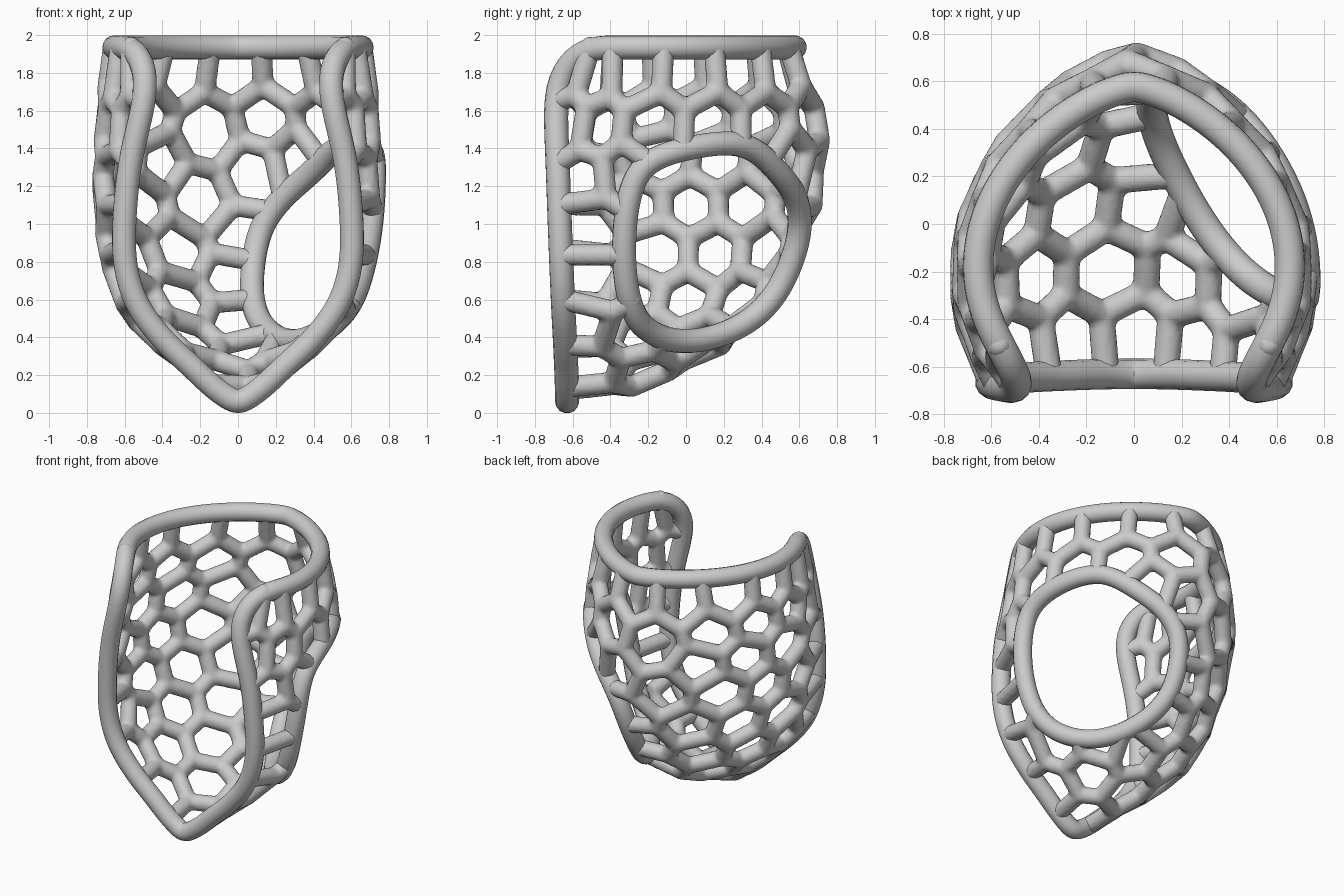
import bpy, bmesh, math
from mathutils import Vector
from mathutils.kdtree import KDTree
from mathutils.bvhtree import BVHTree

if "Cube" in bpy.data.objects:
    bpy.data.objects.remove(bpy.data.objects["Cube"])

STRUT_R, RIM_R = 0.057, 0.064

# Shell sections, bottom to top:
# z, front edge x, front edge y, max half width, y of max width, back y, pointedness
SECTIONS = [
    (.045, .00, -.63, .02, -.60, -.57, 1.6),
    (.13, .125, -.63, .135, -.50, -.28, 1.6),
    (.26, .26, -.635, .28, -.42, .02, 1.6),
    (.37, .38, -.64, .41, -.40, .25, 1.6),
    (.56, .53, -.65, .59, -.33, .45, 1.5),
    (.79, .60, -.66, .67, -.30, .58, 1.45),
    (1.05, .60, -.67, .715, -.25, .66, 1.4),
    (1.34, .57, -.68, .72, -.20, .71, 1.4),
    (1.63, .50, -.69, .70, -.20, .68, 1.4),
    (1.935, .45, -.67, .66, -.18, .58, 1.4)]

# Centre line of the side opening's rim
HOLE = [(.70, -.30, 1.15), (.70, -.20, 1.33), (.66, .05, 1.41), (.52, .30, 1.42),
        (.36, .47, 1.27), (.24, .60, 1.13), (.14, .64, .97), (.09, .58, .78),
        (.08, .47, .60), (.13, .33, .46), (.22, .12, .39), (.33, -.07, .39),
        (.45, -.22, .47), (.58, -.30, .60), (.68, -.33, .85)]

# Lattice cell centres that can be placed: along both front edges (x, z),
# on the right wall (y, z), left wall (y, z), back wall (x, z) and floor (x, y, z)
EDGE_CELLS = [(.64, 1.78), (.68, 1.5), (.7, 1.24), (.69, .97), (.65, .72), (.48, .47), (.24, .25)]
RIGHT_CELLS = [(-.27, 1.78), (.03, 1.78), (.31, 1.78), (-.2, 1.5), (.15, 1.52), (.42, 1.53)]
LEFT_CELLS = [(-.3, 1.78), (-.04, 1.78), (.25, 1.78), (-.2, 1.58), (.09, 1.57), (.38, 1.56),
              (-.27, 1.1), (.02, 1.1), (.31, 1.1), (-.14, .84), (.15, .84), (.41, .84),
              (0, .58), (-.13, 1.34), (.17, 1.34), (.45, 1.34)]
BACK_CELLS = [(.28, 1.78), (-.04, 1.78), (-.29, 1.78), (-.17, 1.53), (.14, 1.57),
              (.1, 1.25), (-.05, 1.33), (-.17, 1.09), (.03, .93), (-.02, .71)]
BACK_CELLS.remove((-.05, 1.33))
FLOOR_CELLS = [(0, -.48, .1), (-.1, -.2, .19), (.2, -.2, .28), (-.42, -.22, .48),
               (-.27, .07, .38), (.06, .08, .29), (0, .35, .46)]


def spline(a, b, c, d, t):
    return [.5 * (2 * q + (r - p) * t + (2 * p - 5 * q + 4 * r - s) * t * t
                  + (3 * q - p - 3 * r + s) * t ** 3) for p, q, r, s in zip(a, b, c, d)]


def section(v):
    n = len(SECTIONS) - 1
    i = min(int(v), n - 1)
    return spline(*[SECTIONS[max(0, min(n, i + k))] for k in (-1, 0, 1, 2)], v - i)


def shell_point(u, v):
    z, xe, ye, w, ym, yb, p = section(v)
    a, side = abs(u), (1 if u >= 0 else -1)
    if a < .7:
        t = a / .7 * math.pi / 2
        x, y = w * math.sin(t) ** p, ym + (yb - ym) * math.cos(t)
    else:
        q = (a - .7) / .3
        x, y = w + (xe - w) * q * q, ym + (ye - ym) * q
    return Vector((side * x, y, z))


def tube_loop(name, pts, radius):
    cu = bpy.data.curves.new(name, 'CURVE')
    cu.dimensions = '3D'
    cu.bevel_depth, cu.bevel_resolution = radius, 5
    sp = cu.splines.new('POLY')
    sp.points.add(len(pts) - 1)
    for sp_pt, p in zip(sp.points, pts):
        sp_pt.co = (*p, 1)
    sp.use_cyclic_u = True
    ob = bpy.data.objects.new(name, cu)
    bpy.context.collection.objects.link(ob)
    bpy.ops.object.select_all(action='DESELECT')
    ob.select_set(True)
    bpy.context.view_layer.objects.active = ob
    bpy.ops.object.convert(target='MESH')
    bpy.ops.object.shade_smooth()


def relax(pts, passes):
    for _ in range(passes):
        n = len(pts)
        pts = [(pts[i - 1] + pts[i] * 2 + pts[(i + 1) % n]) / 4 for i in range(n)]
    return pts


# Guide surface
ROWS, COLS = 8 * (len(SECTIONS) - 1), 110
grid = [[shell_point(2 * c / COLS - 1, r / 8) for c in range(COLS + 1)] for r in range(ROWS + 1)]
bm = bmesh.new()
bv = [[bm.verts.new(p) for p in row] for row in grid]
for r in range(ROWS):
    for c in range(COLS):
        bm.faces.new((bv[r][c], bv[r][c + 1], bv[r + 1][c + 1], bv[r + 1][c]))
bmesh.ops.triangulate(bm, faces=bm.faces[:])
full_shell = BVHTree.FromBMesh(bm)

# Side opening rim, laid on the guide surface
hole = [Vector(p) for p in HOLE]
n = len(hole)
hole_loop = []
for i in range(n):
    for k in range(6):
        p = Vector(spline(hole[i - 1], hole[i], hole[(i + 1) % n], hole[(i + 2) % n], k / 6))
        hole_loop.append(full_shell.find_nearest(p)[0])
hole_loop = relax(hole_loop, 6)
tube_loop("side_opening_rim", hole_loop, RIM_R)

# Outer rim: up one front edge, across the top, down the other
outer = [grid[r][COLS] for r in range(0, ROWS - 2)]
outer += [grid[ROWS][c] for c in range(COLS - 3, 2, -1)]
outer += [grid[r][0] for r in range(ROWS - 3, 0, -1)]
tube_loop("outer_rim", relax(outer, 14), RIM_R)

# Cut the opening out of the guide surface
mid = sum(hole_loop, Vector()) / len(hole_loop)
nor = Vector()
for i, p in enumerate(hole_loop):
    nor += (hole_loop[i - 1] - mid).cross(p - mid)
nor.normalize()
if nor.x < 0:
    nor = -nor
ax = nor.orthogonal().normalized()
ay = nor.cross(ax)
poly = [((p - mid).dot(ax), (p - mid).dot(ay)) for p in hole_loop]


def in_hole(p):
    d = p - mid
    if d.dot(nor) < -.45:
        return False
    x, y, inside = d.dot(ax), d.dot(ay), False
    for (x1, y1), (x2, y2) in zip(poly, poly[1:] + poly[:1]):
        if (y1 > y) != (y2 > y) and x < (x2 - x1) * (y - y1) / (y2 - y1) + x1:
            inside = not inside
    return inside


cut = [f for f in bm.faces if in_hole(f.calc_center_median())]
bmesh.ops.delete(bm, geom=cut, context='FACES')
shell = BVHTree.FromBMesh(bm)

# Known cell centres, laid on the surface; gaps filled with free cells
pins = [Vector((s * x, -.51, z)) for s in (1, -1) for x, z in EDGE_CELLS]
pins += [Vector(p) for p in FLOOR_CELLS]
for side, cells in ((1, RIGHT_CELLS), (-1, LEFT_CELLS)):
    for y, z in cells:
        pins.append(full_shell.ray_cast(Vector((side, y, z)), Vector((-side, 0, 0)))[0])
for x, z in BACK_CELLS:
    pins.append(full_shell.ray_cast(Vector((x, 2, z)), Vector((0, -1, 0)))[0])
seeds = [shell.find_nearest(p)[0] for p in pins]
samples = [(f.calc_center_median(), f.calc_area()) for f in bm.faces]
far = [min((s - p).length for s in seeds) for p, _ in samples]
while max(far) > .235:
    seeds.append(samples[far.index(max(far))][0])
    far = [min(d, (s[0] - seeds[-1]).length) for d, s in zip(far, samples)]


def tree(pts):
    kd = KDTree(len(pts))
    for i, p in enumerate(pts):
        kd.insert(p, i)
    kd.balance()
    return kd


for _ in range(40):
    kd = tree(seeds)
    acc = [[Vector(), 0.0] for _ in seeds]
    for p, a in samples:
        cell = acc[kd.find(p)[1]]
        cell[0] += p * a
        cell[1] += a
    for i, (s, w) in enumerate(acc):
        if w:
            goal = s / w if i >= len(pins) else pins[i].lerp(s / w, .35)
            seeds[i] = shell.find_nearest(goal)[0]

# Cell walls become struts
kd = tree(seeds)
label = {v: kd.find(v.co)[1] for v in bm.verts}
joints, walls = [], {}


def add_joint(p, cells):
    joints.append(p)
    for i, a in enumerate(cells):
        for b in cells[i + 1:]:
            walls.setdefault((a, b), []).append(len(joints) - 1)


for f in bm.faces:
    cells = sorted({label[v] for v in f.verts})
    if len(cells) == 3:
        centre = sum((seeds[c] for c in cells), Vector()) / 3
        add_joint(shell.find_nearest((centre + f.calc_center_median()) / 2)[0], cells)
for e in bm.edges:
    cells = sorted({label[v] for v in e.verts})
    if e.is_boundary and len(cells) == 2:
        add_joint((e.verts[0].co + e.verts[1].co) / 2, cells)
bm.free()

# Honeycomb lattice
lat = bmesh.new()
for p in joints:
    g = bmesh.ops.create_icosphere(lat, subdivisions=2, radius=STRUT_R * 1.03)
    bmesh.ops.translate(lat, verts=g['verts'], vec=p)
for ends in walls.values():
    if len(ends) < 2 or (joints[ends[1]] - joints[ends[0]]).length < .01:
        continue
    a, b = joints[ends[0]], joints[ends[1]]
    g = bmesh.ops.create_cone(lat, cap_ends=True, segments=14, radius1=STRUT_R,
                              radius2=STRUT_R, depth=(b - a).length)
    bmesh.ops.rotate(lat, verts=g['verts'], matrix=(b - a).to_track_quat('Z', 'Y').to_matrix())
    bmesh.ops.translate(lat, verts=g['verts'], vec=(a + b) / 2)
me = bpy.data.meshes.new("honeycomb_lattice")
lat.to_mesh(me)
lat.free()
ob = bpy.data.objects.new("honeycomb_lattice", me)
bpy.context.collection.objects.link(ob)
fuse = ob.modifiers.new("fuse", 'REMESH')
fuse.mode, fuse.voxel_size, fuse.use_smooth_shade = 'VOXEL', .016, True
